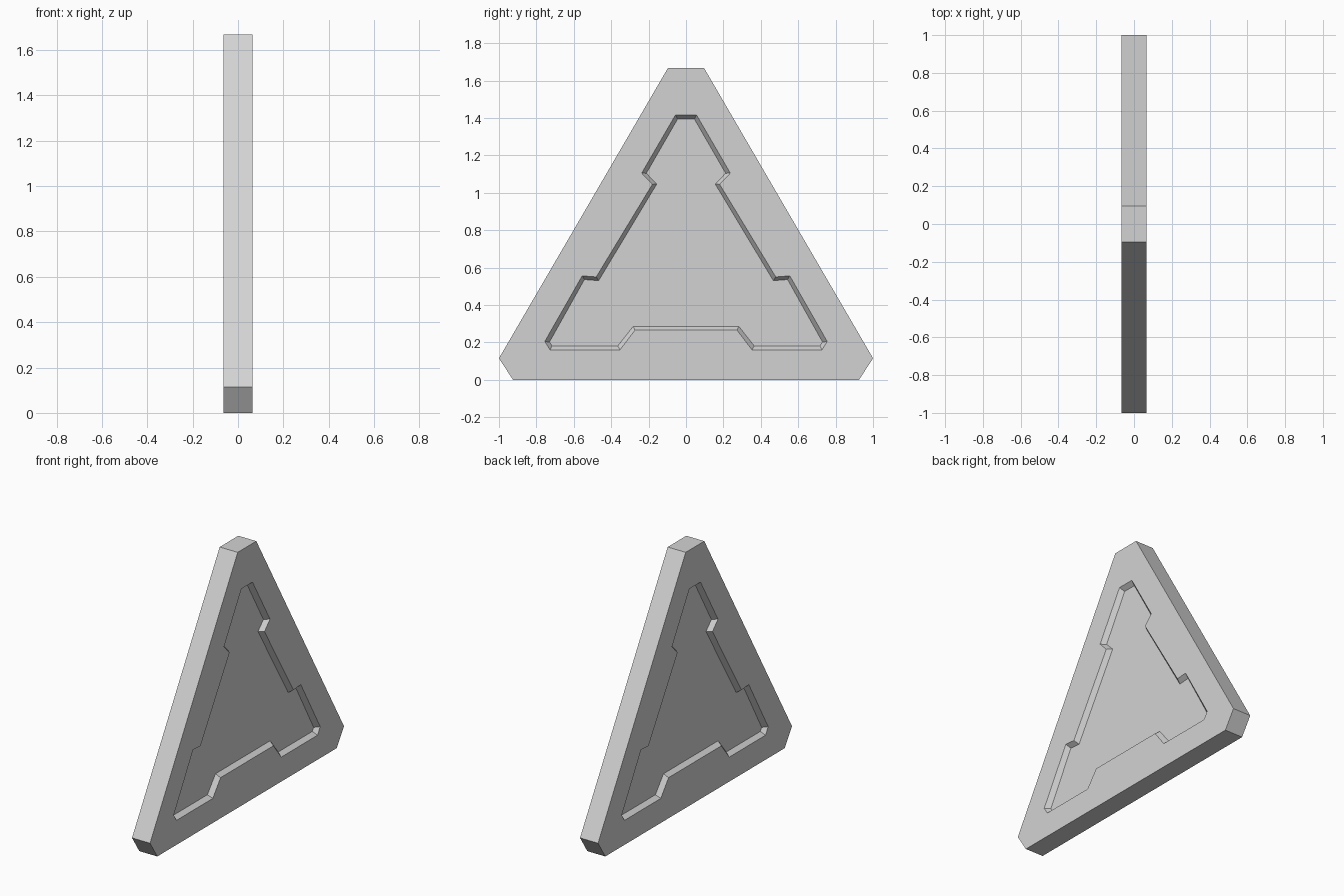
import bpy
import bmesh

cube = bpy.data.objects.get("Cube")
if cube:
    bpy.data.objects.remove(cube, do_unlink=True)

HALF = 0.065    # half thickness of the slab
DEPTH = 0.03    # depth of each recess

grey = bpy.data.materials.new("light grey")
grey.use_nodes = True
GREY = (0.65, 0.65, 0.65, 1)
grey.diffuse_color = GREY
grey.node_tree.nodes["Principled BSDF"].inputs["Base Color"].default_value = GREY

# Half profiles as (y, z), from top to bottom
outer = [(0.096, 1.668), (1.0, 0.115), (0.925, 0.0)]
rim = [(0.057, 1.415), (0.237, 1.105), (0.18, 1.045), (0.48, 0.55),
       (0.555, 0.556), (0.755, 0.205), (0.727, 0.16), (0.353, 0.16), (0.273, 0.265)]
floor = [(0.045, 1.394), (0.212, 1.104), (0.156, 1.047), (0.467, 0.53),
         (0.543, 0.536), (0.73, 0.202), (0.716, 0.181), (0.365, 0.181), (0.282, 0.286)]


def mirrored(half):
    """Close a half profile across y = 0."""
    return half + [(-y, z) for y, z in reversed(half)]


def solid(name, sections):
    """Loft matching (x, outline) sections into a closed solid."""
    bm = bmesh.new()
    rings = [[bm.verts.new((x, y, z)) for y, z in mirrored(half)] for x, half in sections]
    for a, b in zip(rings, rings[1:]):
        for i in range(len(a)):
            j = (i + 1) % len(a)
            bm.faces.new((a[i], a[j], b[j], b[i]))
    bm.faces.new(rings[0])
    bm.faces.new(rings[-1])
    bmesh.ops.recalc_face_normals(bm, faces=bm.faces)
    mesh = bpy.data.meshes.new(name)
    bm.to_mesh(mesh)
    bm.free()
    mesh.materials.append(grey)
    obj = bpy.data.objects.new(name, mesh)
    bpy.context.collection.objects.link(obj)
    return obj


# Triangular slab with clipped corners
slab = solid("triangular_slab", [(-HALF, outer), (HALF, outer)])

# Stepped recess with sloping walls on both broad sides
for side, label in ((1, "left"), (-1, "right")):
    cutter = solid(label + "_recess_cutter",
                   [(side * (HALF - DEPTH), floor), (side * HALF, rim), (side * (HALF + 0.05), rim)])
    cutter.hide_render = True
    cutter.hide_viewport = True
    cutter.display_type = 'WIRE'
    cut = slab.modifiers.new(label + "_recess", 'BOOLEAN')
    cut.operation = 'DIFFERENCE'
    cut.solver = 'EXACT'
    cut.object = cutter
